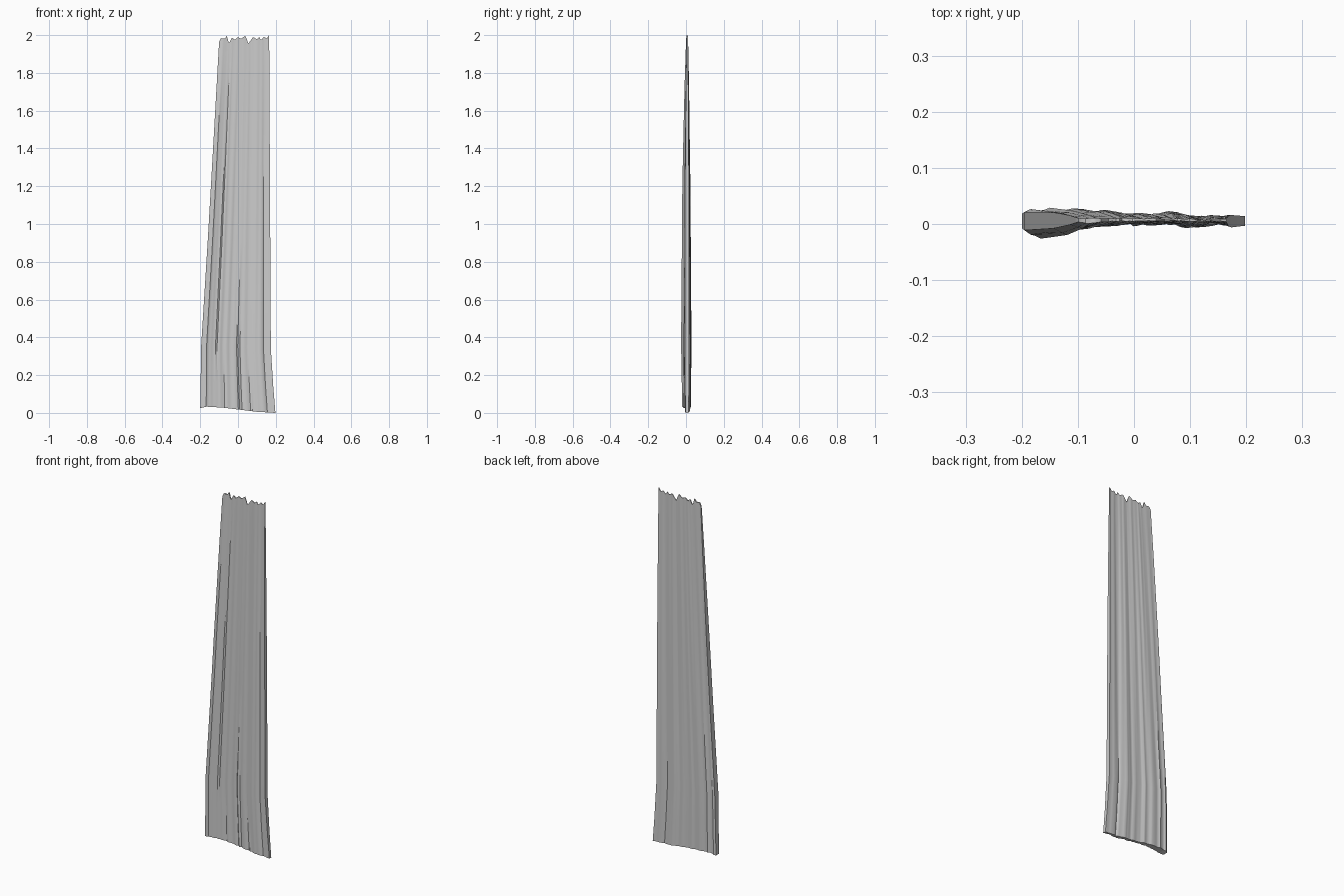
import bpy, bmesh, math, random

cube = bpy.data.objects.get("Cube")
if cube:
    bpy.data.objects.remove(cube, do_unlink=True)

random.seed(7)
COLS = 40


def lerp_table(points, t):
    """Piecewise linear lookup in a short list of (position, value)."""
    if t <= points[0][0]:
        return points[0][1]
    for (a, va), (b, vb) in zip(points, points[1:]):
        if t <= b:
            return va + (vb - va) * (t - a) / (b - a)
    return points[-1][1]


# Outline of the board
left_edge = [(0, -.2), (.17, -.195), (.5, -.155), (1, -.1)]
right_edge = [(0, .198), (.08, .185), (.16, .174), (1, .165)]
bottom_edge = [(0, .025), (.08, .033), (.3, .028), (.75, .006), (1, 0)]
splinters = [(-.1, 1.965), (-.09, 1.985), (-.07, 1.98), (-.06, 2), (-.048, 1.955),
             (-.03, 1.99), (-.02, 1.972), (0, 1.99), (.015, 1.98), (.04, 1.997),
             (.055, 1.955), (.08, 1.99), (.1, 1.978), (.115, 1.992), (.12, 1.97),
             (.14, 1.995), (.15, 1.978), (.165, 2)]

# Faces of the board across its width, and how far they swell along its height
front_face = [(0, -.008), (.06, -.022), (.15, -.012), (.27, -.002), (.72, .001),
              (.76, -.007), (.82, -.003), (.92, .003), (1, -.004)]
back_face = [(0, .023), (.1, .025), (.3, .023), (.5, .018), (.7, .019),
             (.82, .012), (.94, .012), (1, .018)]
swell = [(0, .9), (.17, 1.1), (.6, .9), (.85, .55), (1, .22)]
rows = [0, .07, .17, .3, .45, .6, .75, .87, .95, 1]


def grooves():
    """Random depth of the wood grain for each column."""
    return [random.uniform(-.004, .004) for _ in range(COLS + 1)]


grain = {"front": (grooves(), grooves()), "back": (grooves(), grooves())}
stagger = [random.uniform(-.3, .3) / COLS for _ in range(COLS + 1)]
stagger[0] = stagger[-1] = 0


def point(side, i, v):
    u = i / COLS + stagger[i]
    x0, x1 = lerp_table(left_edge, v), lerp_table(right_edge, v)
    x = x0 + (x1 - x0) * u
    top = lerp_table(splinters, -.1 + .265 * u)
    low = lerp_table(bottom_edge, u)
    base = lerp_table(front_face if side == "front" else back_face, u)
    lower, upper = grain[side]
    rough = lower[i] * (1 - v) + upper[i] * v
    y = .007 + (base - .007 + rough) * lerp_table(swell, v)
    return x, y, low + (top - low) * v


# Splintered board: closed rings stacked from the base to the broken top
bm = bmesh.new()
path = [("front", i) for i in range(COLS + 1)] + [("back", i) for i in range(COLS, -1, -1)]
rings = [[bm.verts.new(point(s, i, v)) for s, i in path] for v in rows]
n = len(path)
for a, b in zip(rings, rings[1:]):
    for k in range(n):
        j = (k + 1) % n
        bm.faces.new((a[k], a[j], b[j], b[k]))
for ring in (rings[0], rings[-1]):
    for k in range(COLS):
        bm.faces.new((ring[k], ring[k + 1], ring[n - 2 - k], ring[n - 1 - k]))
bmesh.ops.recalc_face_normals(bm, faces=bm.faces)

mesh = bpy.data.meshes.new("splintered_board")
bm.to_mesh(mesh)
bm.free()
board = bpy.data.objects.new("splintered_board", mesh)
bpy.context.collection.objects.link(board)

# Plain grey
grey = bpy.data.materials.new("plain_grey")
grey.use_nodes = True
colour = (.6, .6, .6, 1)
grey.diffuse_color = colour
grey.node_tree.nodes["Principled BSDF"].inputs["Base Color"].default_value = colour
mesh.materials.append(grey)

bpy.ops.object.select_all(action='DESELECT')
board.select_set(True)
bpy.context.view_layer.objects.active = board
bpy.ops.object.shade_smooth_by_angle(angle=math.radians(40))
